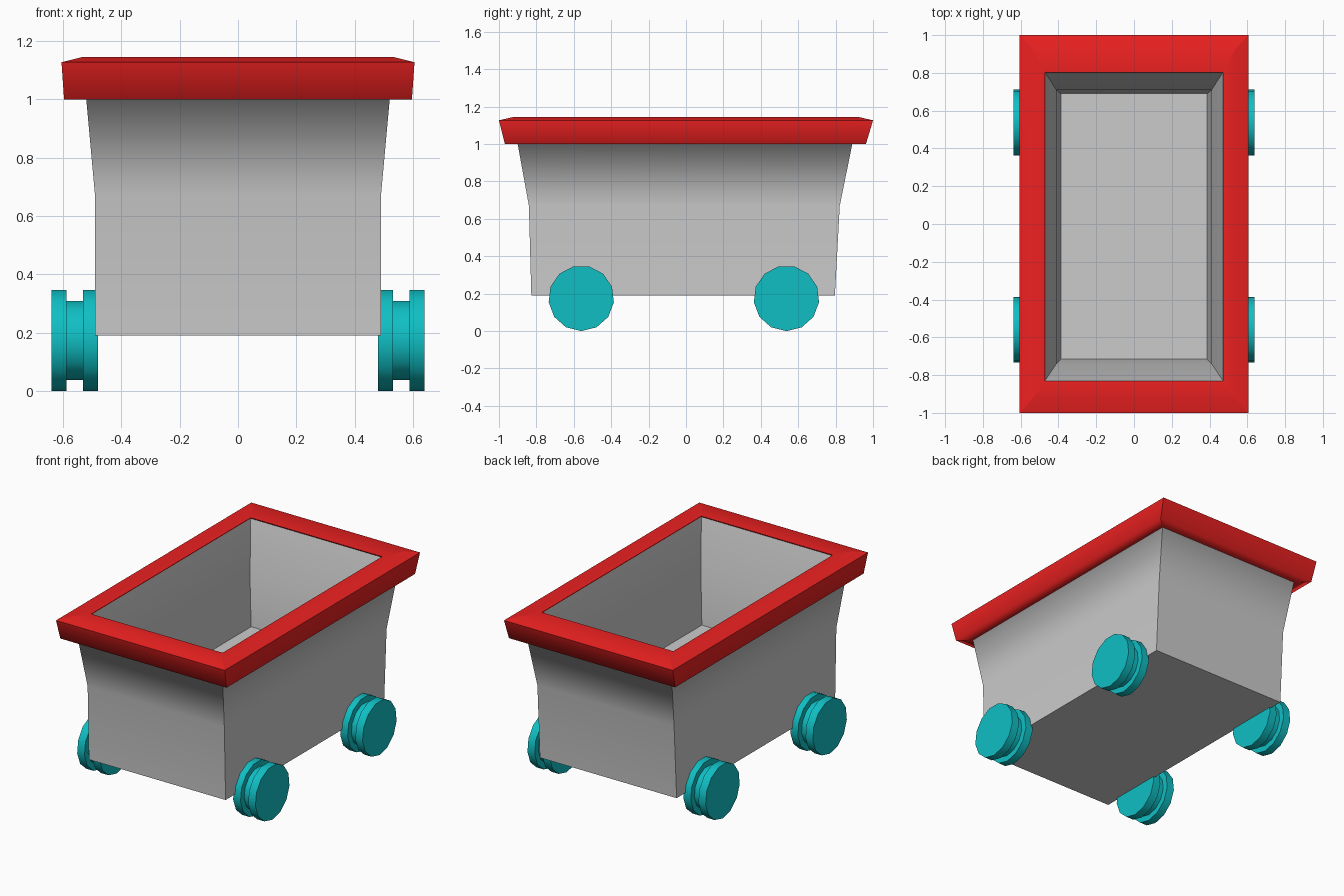
import bpy, bmesh, math

if "Cube" in bpy.data.objects:
    bpy.data.objects.remove(bpy.data.objects["Cube"])


def material(name, rgb):
    m = bpy.data.materials.new(name)
    m.diffuse_color = (*rgb, 1)
    m.use_nodes = True
    m.node_tree.nodes["Principled BSDF"].inputs["Base Color"].default_value = m.diffuse_color
    return m


def loft(name, rings, sharp_rings, sharp_long, loop=False, mat=None):
    """Skin a stack of rings; ends are capped unless the stack loops."""
    bm = bmesh.new()
    vs = [[bm.verts.new(p) for p in r] for r in rings]
    n, m = len(vs[0]), len(vs)
    for i in range(m if loop else m - 1):
        a, b = vs[i], vs[(i + 1) % m]
        for k in range(n):
            j = (k + 1) % n
            bm.faces.new((a[k], a[j], b[j], b[k]))
    if not loop:
        bm.faces.new(vs[0][::-1])
        bm.faces.new(vs[-1])
    ring_of = {v: i for i, r in enumerate(vs) for v in r}
    for e in bm.edges:
        i, j = (ring_of[v] for v in e.verts)
        e.smooth = not (i in sharp_rings if i == j else sharp_long)
    for f in bm.faces:
        f.smooth = True
    bmesh.ops.recalc_face_normals(bm, faces=bm.faces)
    me = bpy.data.meshes.new(name)
    bm.to_mesh(me)
    bm.free()
    if mat:
        me.materials.append(mat)
    ob = bpy.data.objects.new(name, me)
    bpy.context.collection.objects.link(ob)
    return ob


def rect(x, y0, y1, z):
    return [(-x, y0, z), (x, y0, z), (x, y1, z), (-x, y1, z)]


red = material("red", (0.85, 0.015, 0.015))
cyan = material("cyan", (0.005, 0.52, 0.55))

# Tub: outer wall up to a hidden ledge under the rim, then down the inside
loft("tub", [
    rect(0.49, -0.827, 0.796, 0.19),
    rect(0.49, -0.84, 0.822, 0.67),
    rect(0.52, -0.90, 0.889, 1.0),
    rect(0.57, -0.95, 0.94, 1.015),
    rect(0.471, -0.83, 0.803, 1.135),
    rect(0.411, -0.74, 0.71, 0.81),
    rect(0.387, -0.715, 0.687, 0.50),
], {0, 3, 4, 6}, True)

# Overhanging rim
loft("rim", [
    rect(0.52, -0.90, 0.889, 1.0),
    rect(0.596, -0.968, 0.962, 1.0),
    rect(0.605, -1.0, 1.0, 1.127),
    rect(0.532, -0.92, 0.92, 1.145),
    rect(0.471, -0.83, 0.803, 1.14),
], {0, 2, 4}, True, loop=True, mat=red)

# Grooved wheels, 13 sided with a corner pointing down
R, G, SIDES = 0.1755, 0.137, 13
PROFILE = [(0.479, R), (0.532, R), (0.532, G), (0.587, G), (0.587, R), (0.639, R)]
for side, s in (("left", -1), ("right", 1)):
    for end, y in (("front", -0.56), ("back", 0.537)):
        rings = [[(s * x,
                   y + r * math.sin(2 * math.pi * k / SIDES),
                   R - r * math.cos(2 * math.pi * k / SIDES))
                  for k in range(SIDES)] for x, r in PROFILE]
        loft(f"wheel_{end}_{side}", rings, set(range(6)), False, mat=cyan)
